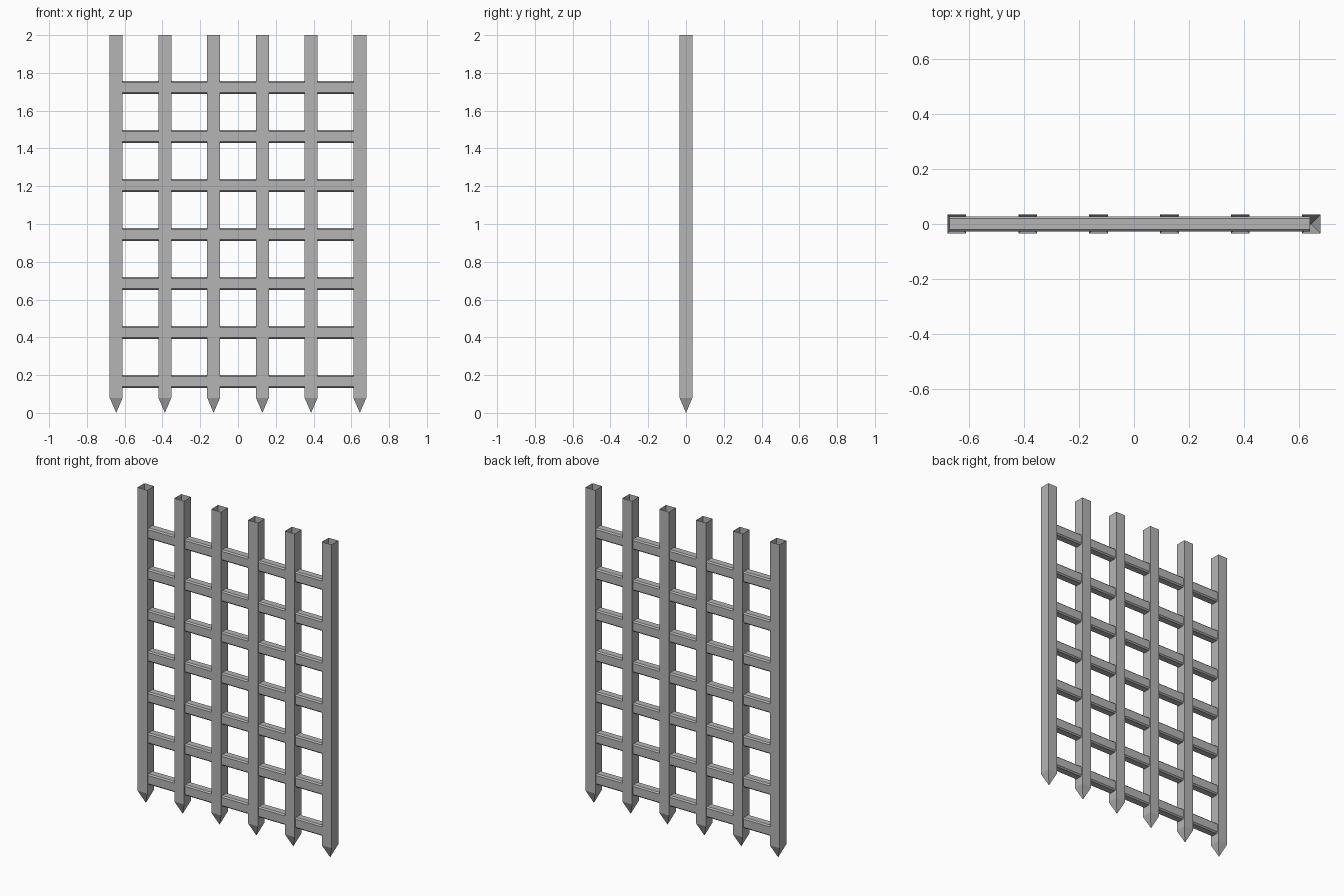
import bpy
import bmesh

cube = bpy.data.objects.get("Cube")
if cube:
    bpy.data.objects.remove(cube, do_unlink=True)

POST_HALF = 0.034
POST_GAP = 0.258
RUNG_GAP = 0.2593

iron = bpy.data.materials.new("grey iron")
iron.use_nodes = True
grey = (0.46, 0.46, 0.46, 1)
iron.diffuse_color = grey
iron.node_tree.nodes["Principled BSDF"].inputs["Base Color"].default_value = grey


def add_object(name, bm):
    bmesh.ops.recalc_face_normals(bm, faces=bm.faces)
    mesh = bpy.data.meshes.new(name)
    bm.to_mesh(mesh)
    bm.free()
    mesh.materials.append(iron)
    obj = bpy.data.objects.new(name, mesh)
    bpy.context.collection.objects.link(obj)
    return obj


def add_post(name, x):
    """Square tube, open at the top, with a pyramid spike below."""
    bm = bmesh.new()
    h = POST_HALF
    corners = [(-h, -h), (h, -h), (h, h), (-h, h)]
    top = [bm.verts.new((x + cx, cy, 2)) for cx, cy in corners]
    low = [bm.verts.new((x + cx, cy, 0.08)) for cx, cy in corners]
    tip = bm.verts.new((x, 0, 0))
    for i in range(4):
        j = (i + 1) % 4
        bm.faces.new((low[i], low[j], top[j], top[i]))
        bm.faces.new((low[j], low[i], tip))
    add_object(name, bm)


def add_rung(name, z):
    """Open-ended bar with narrow chamfers, running through the posts."""
    bm = bmesh.new()
    d, h, c = 0.028, 0.034, 0.008
    profile = [(-d + c, -h), (d - c, -h), (d, -h + c), (d, h - c),
               (d - c, h), (-d + c, h), (-d, h - c), (-d, -h + c)]
    ends = [[bm.verts.new((x, py, z + pz)) for py, pz in profile]
            for x in (-0.672, 0.64)]
    for i in range(8):
        j = (i + 1) % 8
        bm.faces.new((ends[0][i], ends[0][j], ends[1][j], ends[1][i]))
    add_object(name, bm)


# Upright spiked posts
for i in range(6):
    add_post(f"post_{i + 1}", (i - 2.5) * POST_GAP)

# Horizontal rungs
for i in range(7):
    add_rung(f"rung_{i + 1}", 0.167 + i * RUNG_GAP)
